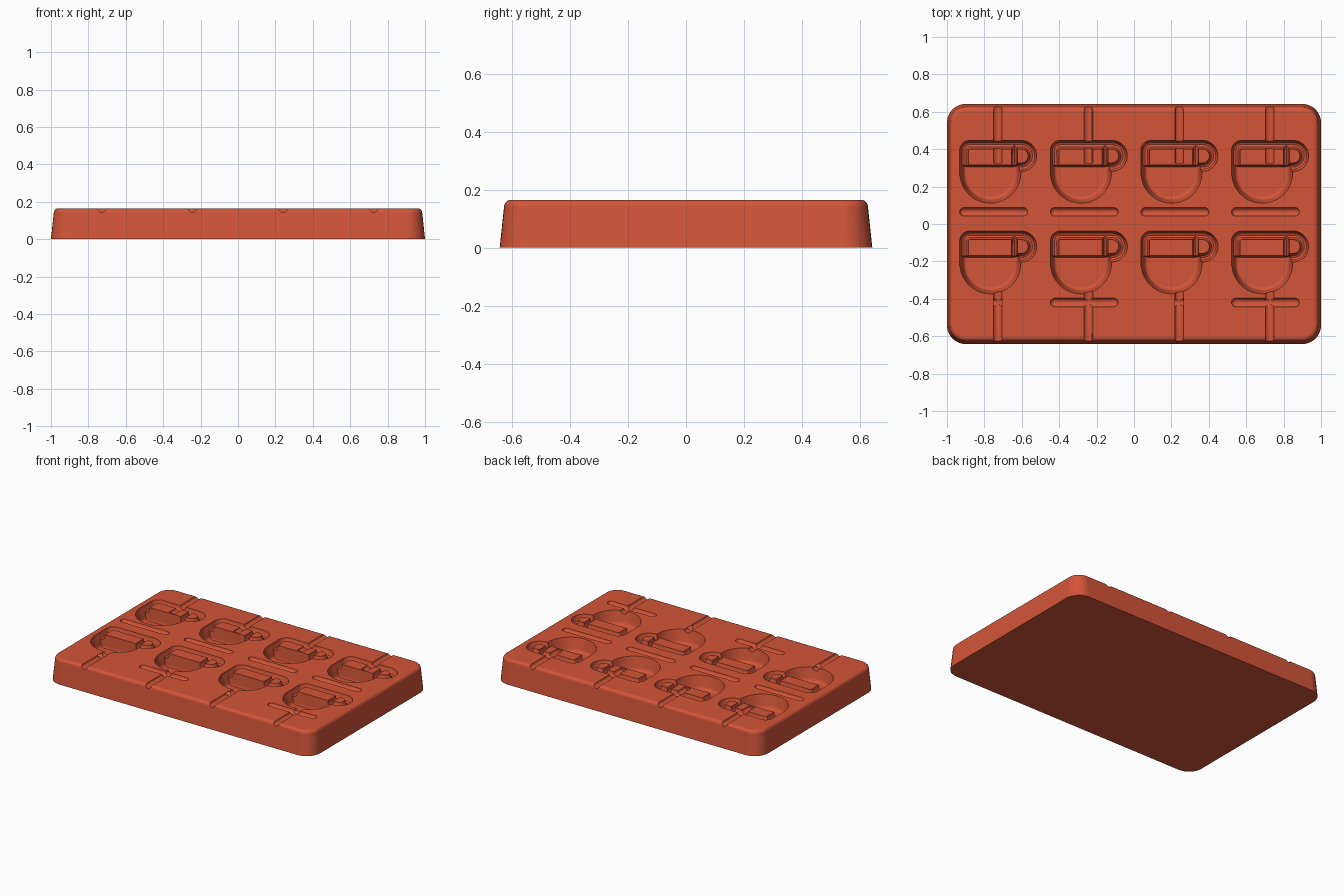
import bpy, bmesh
from math import pi, sin, cos, radians

cube = bpy.data.objects.get("Cube")
if cube:
    bpy.data.objects.remove(cube, do_unlink=True)

TOP = 0.165
PITCH = 0.4845
STEM_X = -0.728
COLUMNS = [i * PITCH for i in range(4)]
ROWS = [0, -PITCH]

clay = bpy.data.materials.new("terracotta red")
clay.use_nodes = True
colour = (0.65, 0.09, 0.04, 1)
clay.diffuse_color = colour
shader = clay.node_tree.nodes["Principled BSDF"]
shader.inputs["Base Color"].default_value = colour
shader.inputs["Roughness"].default_value = 0.6


def arc(cx, cy, r, start, end, n):
    return [(cx + r * cos(radians(start + (end - start) * i / n)),
             cy + r * sin(radians(start + (end - start) * i / n))) for i in range(n + 1)]


def loft(bm, rings):
    """Closed solid through equal-length rings of 3D points."""
    loops = [[bm.verts.new(p) for p in ring] for ring in rings]
    for a, b in zip(loops, loops[1:]):
        for i in range(len(a)):
            j = (i + 1) % len(a)
            bm.faces.new((a[i], a[j], b[j], b[i]))
    bm.faces.new(loops[0])
    bm.faces.new(loops[-1])


def finish(name, bm):
    bmesh.ops.recalc_face_normals(bm, faces=bm.faces)
    mesh = bpy.data.meshes.new(name)
    bm.to_mesh(mesh)
    bm.free()
    mesh.materials.append(clay)
    obj = bpy.data.objects.new(name, mesh)
    bpy.context.collection.objects.link(obj)
    return obj


def tubes(name, paths, radius, depth, round_ends=False):
    """Swept round cutters along paths at the top surface, stretched to a depth."""
    curve = bpy.data.curves.new(name, "CURVE")
    curve.dimensions = "3D"
    curve.bevel_depth = radius
    curve.bevel_resolution = 4
    curve.use_fill_caps = True
    for path in paths:
        sizes = [1] * len(path)
        if round_ends:
            (x0, y), (x1, _) = path
            steps = [k * pi / 10 for k in range(6)]
            left = [(x0 + radius * (1 - cos(t)), y) for t in steps]
            right = [(x1 - radius * (1 - cos(t)), y) for t in reversed(steps)]
            sizes = [max(sin(t), 0.08) for t in steps]
            path, sizes = left + right, sizes + sizes[::-1]
        spline = curve.splines.new("POLY")
        spline.points.add(len(path) - 1)
        for point, (x, y), size in zip(spline.points, path, sizes):
            point.co = (x, y, 0, 1)
            point.radius = size
    temp = bpy.data.objects.new(name + "_path", curve)
    bpy.context.collection.objects.link(temp)
    bpy.context.view_layer.update()
    mesh = bpy.data.meshes.new_from_object(
        temp.evaluated_get(bpy.context.evaluated_depsgraph_get()))
    bm = bmesh.new()
    bm.from_mesh(mesh)
    bpy.data.objects.remove(temp, do_unlink=True)
    bmesh.ops.remove_doubles(bm, verts=bm.verts, dist=0.00005)
    for v in bm.verts:
        v.co.z = TOP + v.co.z * depth / radius
    return finish(name, bm)


def repeat(path):
    return [[(x + dx, y + dy) for x, y in path] for dx in COLUMNS for dy in ROWS]


# Tray: tapered slab with round corners and a rounded top edge
def slab_ring(inset, z):
    r, ring = 0.1 - inset, []
    for k, (sx, sy) in enumerate([(1, 1), (-1, 1), (-1, -1), (1, -1)]):
        ring += arc(sx * 0.9, sy * 0.542, r, 90 * k, 90 * k + 90, 8)
    return [(x, y, z) for x, y in ring]


bm = bmesh.new()
edge = [slab_ring(0.015 + 0.024 * (1 - cos(t)), TOP - 0.024 * (1 - sin(t)))
        for t in [k * pi / 10 for k in range(6)]]
loft(bm, [slab_ring(0, 0)] + edge)
tray = finish("mould_tray", bm)

# Cup bowls: deep straight-topped cavities with a round base
cx, cy, radius, floor = -0.768, 0.274, 0.163, TOP - 0.09
outline = arc(cx, cy, radius, 180, 360, 28) + [(cx + radius, 0.315), (cx - radius, 0.315)]
levels = [(0, TOP + 0.03), (0, TOP), (0.016, floor + 0.022),
          (0.02, floor + 0.01), (0.027, floor + 0.003), (0.038, floor)]
bm = bmesh.new()
for path in repeat([(0, 0)]):
    dx, dy = path[0]
    loft(bm, [[(cx + (x - cx) * (1 - s / radius) + dx,
                cy + (y - cy) * (1 - s / radius) + dy, z) for x, y in outline]
              for s, z in levels])
bowls = finish("bowl_cutter", bm)

# Cup rim and handle: one trough around the raised panel and handle island
rim = ([(-0.909, 0.26)] + arc(-0.879, 0.394, 0.03, 180, 90, 6)
       + arc(-0.603, 0.364, 0.06, 90, -90, 16) + [(-0.65, 0.304)])
rims = tubes("rim_cutter", repeat(rim), 0.023, 0.04)
sides = tubes("cup_side_cutter", repeat([(-0.639, 0.425), (-0.639, 0.27)]), 0.016, 0.04)

# Saucer slots below each cup
slots = tubes("slot_cutter", repeat([(-0.932, 0.065), (-0.569, 0.065)]), 0.023, 0.023, True)

# Stick channels running out through the back and front edges
channels = tubes("channel_cutter",
                 [[(STEM_X + dx, a), (STEM_X + dx, b)] for dx in COLUMNS
                  for a, b in ((0.7, 0.325), (-0.7, -0.34))], 0.023, 0.021)

# Cut every recess into the tray
bpy.ops.object.select_all(action="DESELECT")
bpy.context.view_layer.objects.active = tray
tray.select_set(True)
for cutter in (bowls, rims, sides, slots, channels):
    cutter.hide_render = True
    mod = tray.modifiers.new(cutter.name, "BOOLEAN")
    mod.operation = "DIFFERENCE"
    mod.solver = "EXACT"
    mod.object = cutter
    bpy.ops.object.modifier_apply(modifier=mod.name)
    bpy.data.objects.remove(cutter, do_unlink=True)

# Smooth curved walls while keeping the flats crisp
bpy.ops.object.shade_smooth_by_angle(angle=radians(30))
weighted = tray.modifiers.new("weighted_normals", "WEIGHTED_NORMAL")
weighted.keep_sharp = True
